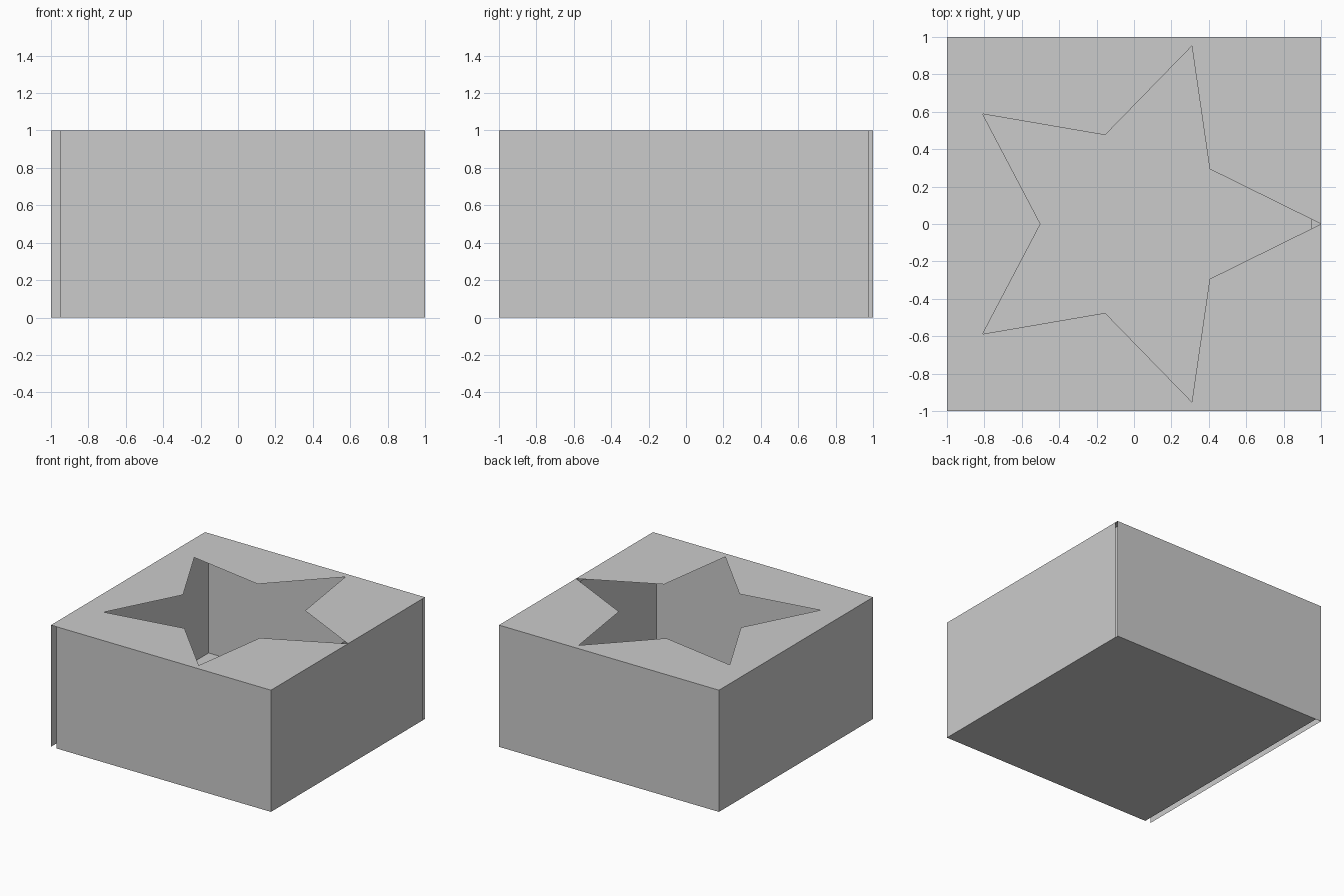
import bpy
import bmesh
from math import cos, sin, pi

if "Cube" in bpy.data.objects:
    bpy.data.objects.remove(bpy.data.objects["Cube"])

IN_X, IN_Y, FLOOR = 0.95, 0.975, 0.03   # inner lining half sizes and floor height


def make_object(name, polygons):
    """Build one object from a short list of flat polygons."""
    bm = bmesh.new()
    for points in polygons:
        bm.faces.new([bm.verts.new(p) for p in points])
    bmesh.ops.remove_doubles(bm, verts=bm.verts, dist=1e-5)
    mesh = bpy.data.meshes.new(name)
    bm.to_mesh(mesh)
    bm.free()
    obj = bpy.data.objects.new(name, mesh)
    bpy.context.collection.objects.link(obj)
    return obj


def wall(a, b, z0=0.0, z1=1.0):
    """Upright panel between two plan points."""
    return [(*a, z0), (*b, z0), (*b, z1), (*a, z1)]


def plate(x0, x1, y0, y1, z):
    return [(x0, y0, z), (x1, y0, z), (x1, y1, z), (x0, y1, z)]


# Lid: half of a square with a five-pointed star opening, mirrored across y
star = [((1.0 if i % 2 == 0 else 0.5) * cos(i * pi / 5),
         (1.0 if i % 2 == 0 else 0.5) * sin(i * pi / 5), 1) for i in range(1, 5)]
outline = [(1, 0, 1), (1, 1, 1), (-1, 1, 1), (-1, 0, 1), (-0.5, 0, 1)] + star[::-1]
lid = make_object("star_lid", [outline])
mirror = lid.modifiers.new("Mirror", 'MIRROR')
mirror.use_axis = (False, True, False)

# Outer panels, leaving narrow slits at two corners
make_object("front_panel", [wall((-IN_X, -1), (1, -1))])
make_object("right_panel", [wall((1, -1), (1, IN_Y))])
make_object("back_panel", [wall((1, 1), (-1, 1))])
make_object("left_panel", [wall((-1, 1), (-1, -1))])
base = plate(-IN_X, 1, -1, 1, 0)
make_object("base_panel", [base[::-1]])

# Inner lining: open-topped tray just inside the outer panels
corners = [(-IN_X, -IN_Y), (-IN_X, IN_Y), (IN_X, IN_Y), (IN_X, -IN_Y)]
lining = [wall(corners[i], corners[(i + 1) % 4], FLOOR, 0.998) for i in range(4)]
lining.append(plate(-IN_X, IN_X, -IN_Y, IN_Y, FLOOR))
make_object("inner_lining", lining)
